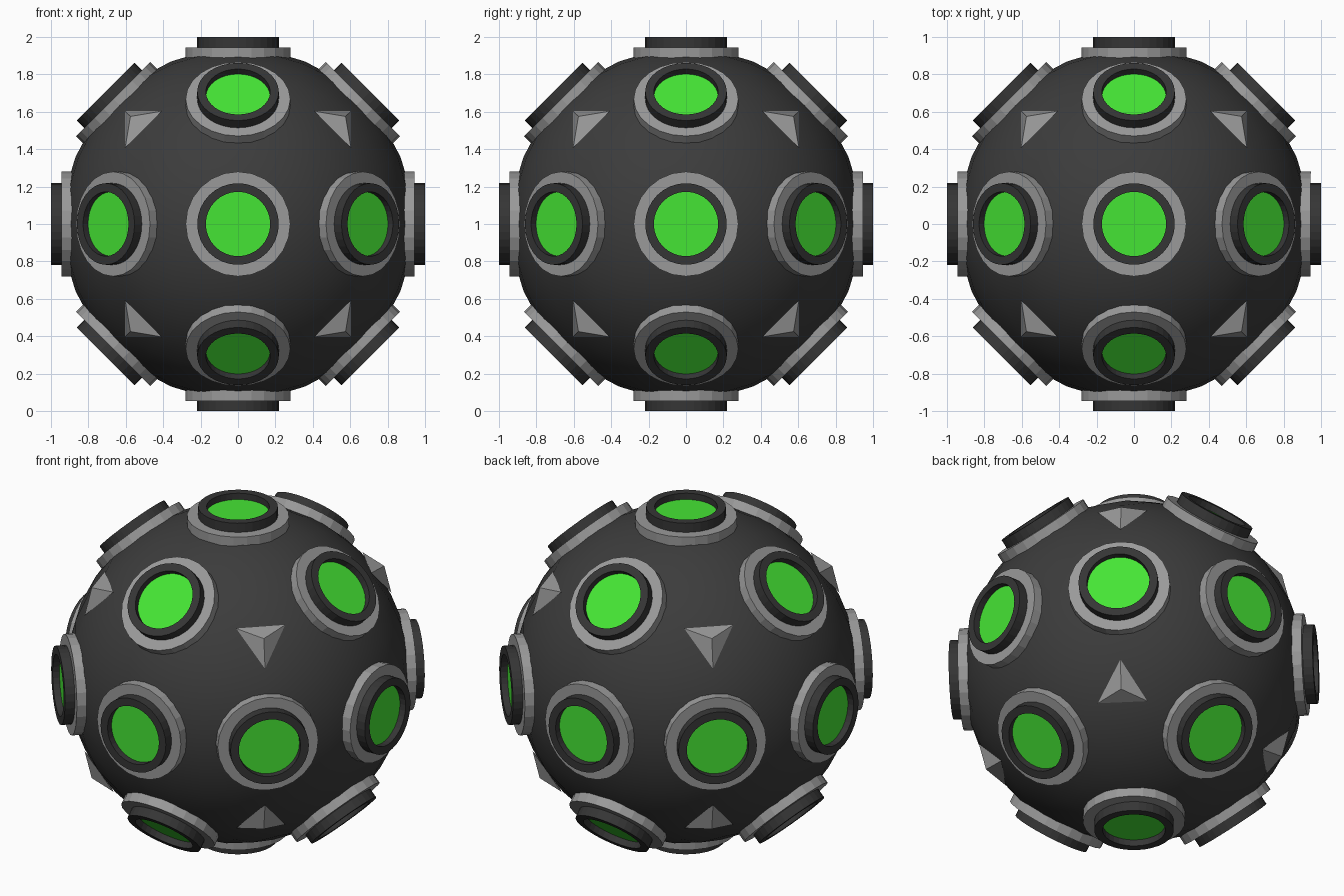
import bpy, bmesh, math
from mathutils import Vector, Matrix
from itertools import product

if "Cube" in bpy.data.objects:
    bpy.data.objects.remove(bpy.data.objects["Cube"])

C = Vector((0, 0, 1))
R = 0.94


def material(name, rgb):
    m = bpy.data.materials.new(name)
    m.diffuse_color = (*rgb, 1)
    m.use_nodes = True
    m.node_tree.nodes["Principled BSDF"].inputs["Base Color"].default_value = m.diffuse_color
    return m


SHELL = material("charcoal", (0.045, 0.045, 0.045))
RIM = material("dark rim", (0.036, 0.036, 0.036))
GREY = material("mid grey", (0.32, 0.32, 0.32))
GREEN = material("bright green", (0.06, 0.78, 0.035))


def finish(bm, name, mat):
    bmesh.ops.recalc_face_normals(bm, faces=bm.faces)
    me = bpy.data.meshes.new(name)
    bm.to_mesh(me)
    bm.free()
    me.materials.append(mat)
    ob = bpy.data.objects.new(name, me)
    bpy.context.collection.objects.link(ob)
    return ob


def lathe(name, profile, mat, direction, sides, closed=True):
    """Spin (radius, height) points around a direction from the centre."""
    rot = direction.to_track_quat('Z', 'Y').to_matrix().to_4x4()
    bm = bmesh.new()
    rings = []
    for r, h in profile:
        rings.append([bm.verts.new((r * math.cos(2 * math.pi * i / sides),
                                    r * math.sin(2 * math.pi * i / sides), h))
                      for i in range(sides)])
    if len(rings) == 1:
        bm.faces.new(rings[0])
    else:
        n = len(rings)
        for k in range(n if closed else n - 1):
            a, b = rings[k], rings[(k + 1) % n]
            for i in range(sides):
                j = (i + 1) % sides
                bm.faces.new((a[i], a[j], b[j], b[i]))
    bmesh.ops.transform(bm, matrix=Matrix.Translation(C) @ rot, verts=bm.verts)
    ob = finish(bm, name, mat)
    if len(rings) == 1 and ob.data.polygons[0].normal.dot(direction) < 0:
        ob.data.flip_normals()
    return ob


# Shell: cube grid pushed out to a sphere, smooth shaded
bm = bmesh.new()
bmesh.ops.create_cube(bm, size=2)
bmesh.ops.subdivide_edges(bm, edges=bm.edges, cuts=7, use_grid_fill=True)
for v in bm.verts:
    v.co = Vector([math.tan(c * math.pi / 4) for c in v.co]).normalized() * R + C
shell = finish(bm, "round_shell", SHELL)
for p in shell.data.polygons:
    p.use_smooth = True

# Ports on the 6 axes and 12 diagonals; studs on the 8 corners
for d in product((-1, 0, 1), repeat=3):
    v = Vector(d)
    count = sum(map(abs, d))
    if count in (1, 2):
        n = v.normalized()
        lathe("port_collar", [(0.19, 0.86), (0.28, 0.86), (0.28, 0.945), (0.19, 0.945)],
              GREY, n, 24)
        lathe("port_rim", [(0.172, 0.90), (0.218, 0.90), (0.218, 1.0), (0.172, 1.0)],
              RIM, n, 32)
        lathe("port_lens", [(0.175, 0.962)], GREEN, n, 32)
    elif count == 3:
        # Three-sided stud whose base corners touch the shell
        bm = bmesh.new()
        tip = bm.verts.new(v * 0.575 + C)
        base = []
        for k in range(3):
            p = v * 0.603
            p[k] = d[k] * 0.41
            base.append(bm.verts.new(p + C))
        for k in range(3):
            bm.faces.new((tip, base[k], base[(k + 1) % 3]))
        bm.faces.new(base)
        finish(bm, "corner_stud", GREY)
